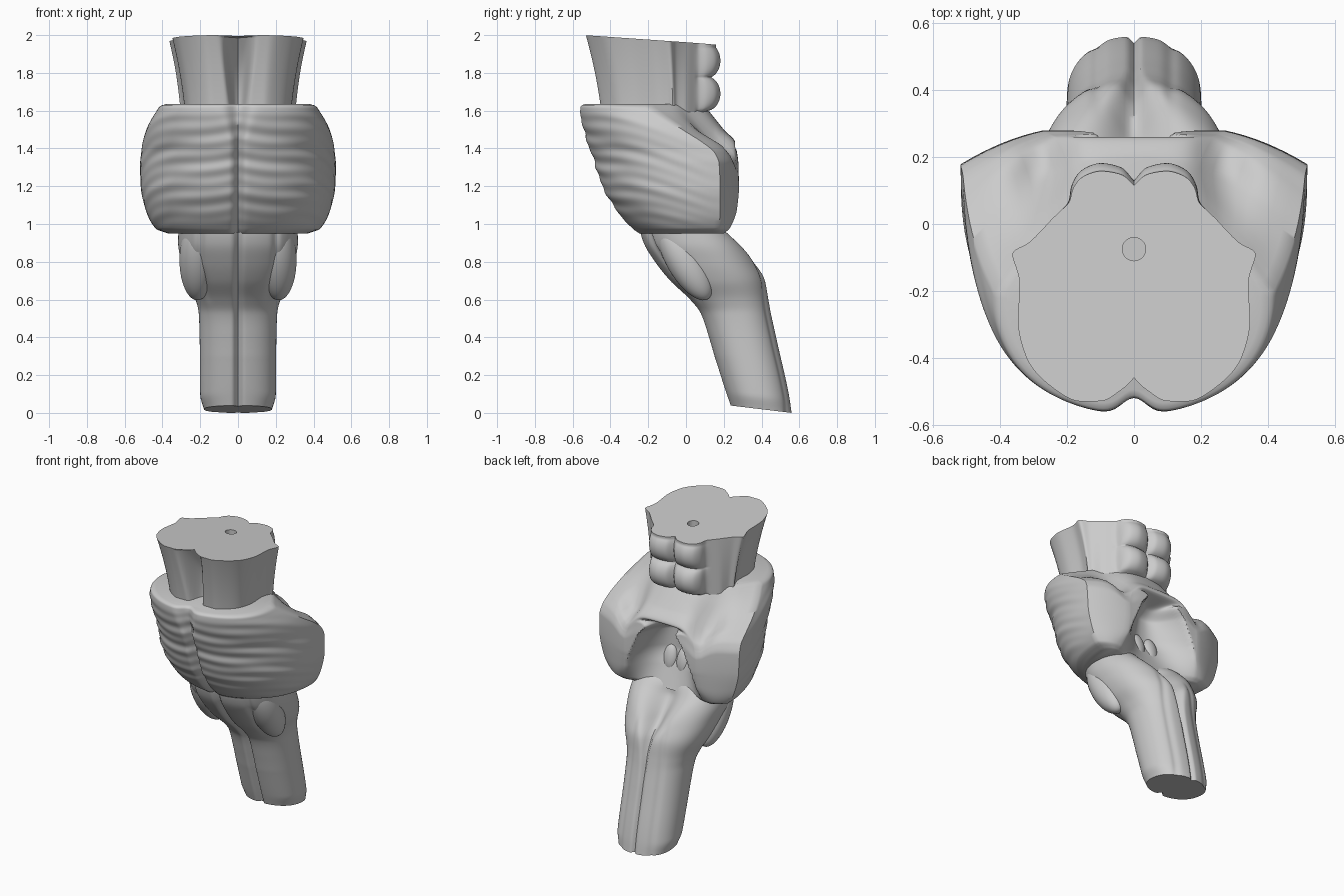
import bpy, bmesh, math
from math import sin, cos, pi, exp

if "Cube" in bpy.data.objects:
    bpy.data.objects.remove(bpy.data.objects["Cube"])


def clamp(v):
    return max(0, min(1, v))


def interp(rows, z):
    """Monotone cubic interpolation of parameter rows keyed by height."""
    i = 0
    while i < len(rows) - 2 and z > rows[i + 1][0]:
        i += 1
    h = rows[i + 1][0] - rows[i][0]
    u = (z - rows[i][0]) / h

    def slope(k, c):
        if k == 0 or k == len(rows) - 1:
            a = min(k, len(rows) - 2)
            return (rows[a + 1][c] - rows[a][c]) / (rows[a + 1][0] - rows[a][0])
        a = (rows[k][c] - rows[k - 1][c]) / (rows[k][0] - rows[k - 1][0])
        b = (rows[k + 1][c] - rows[k][c]) / (rows[k + 1][0] - rows[k][0])
        return 2 * a * b / (a + b) if a * b > 0 else 0
    out = []
    for c in range(1, len(rows[0])):
        out.append((2*u**3 - 3*u*u + 1) * rows[i][c] + (3*u*u - 2*u**3) * rows[i + 1][c]
                   + h * (u**3 - 2*u*u + u) * slope(i, c) + h * (u**3 - u*u) * slope(i + 1, c))
    return out


def loft(name, halves, angle=35):
    """Mirror each half outline (front centre to back centre) and skin the stack."""
    bm = bmesh.new()
    rings = []
    for half in halves:
        full = half + [(-x, y, z) for x, y, z in half[-2:0:-1]]
        rings.append([bm.verts.new(p) for p in full])
    n = len(rings[0])
    for a, b in zip(rings, rings[1:]):
        for i in range(n):
            bm.faces.new((a[i], a[(i + 1) % n], b[(i + 1) % n], b[i]))
    bm.faces.new(rings[0][::-1])
    bm.faces.new(rings[-1])
    bmesh.ops.recalc_face_normals(bm, faces=bm.faces)
    me = bpy.data.meshes.new(name)
    bm.to_mesh(me)
    bm.free()
    ob = bpy.data.objects.new(name, me)
    bpy.context.collection.objects.link(ob)
    smooth(ob, angle)
    return ob


def smooth(ob, angle=35):
    bpy.ops.object.select_all(action='DESELECT')
    bpy.context.view_layer.objects.active = ob
    ob.select_set(True)
    bpy.ops.object.shade_smooth_by_angle(angle=math.radians(angle))


def bump_pair(name, loc, size, tilt=0):
    for s, side in ((1, "right"), (-1, "left")):
        bpy.ops.mesh.primitive_uv_sphere_add(segments=40, ring_count=24, radius=1,
                                             location=(s * loc[0], loc[1], loc[2]),
                                             rotation=(tilt, 0, 0))
        ob = bpy.context.object
        ob.name = f"{name}_{side}"
        ob.scale = size
        smooth(ob, 60)


# Midbrain: half outline of the top cut, tapered downwards, four rounded bumps behind
outline = [(0, -.475), (.03, -.505), (.09, -.53), (.16, -.53), (.25, -.48), (.315, -.40),
           (.34, -.29), (.335, -.18), (.357, -.09), (.31, -.055), (.25, .01), (.195, .07),
           (.188, .11), (.16, .158), (.10, .182), (.04, .17), (0, .13)]
keyed = [(float(i), *p) for i, p in enumerate(outline)]
shape = [interp(keyed, i / 6) for i in range(6 * (len(outline) - 1) + 1)]
halves = []
for k in range(65):
    t = k / 64
    sx = .82 + .10 * t + .10 * t * t
    sf = .84 + .09 * t + .07 * t * t
    wide = .03 + .045 * t
    half = []
    for x, y in shape:
        px = x * (sx + (1 - sx) * clamp((y + .1) / .1))
        py = y * sf if y < 0 else y
        if y < -.3:
            py += (.05 + .06 * sin(pi * t)) * exp(-(px / wide) ** 4) * (1 if k < 64 else .3)
        z = 1.57 + t * (.43 - .07 * (py + .54))
        # bump profile: two arcs meeting in a crease
        d = min(1, abs(z - 1.865) / .095) if z > 1.775 else min(1, abs(z - 1.69) / .092)
        amt = .42 + .58 * (1 - d * d) ** .5
        if z > 1.865:
            amt = max(amt, .82)
        if py > .05:
            px *= 1 - .10 * (1 - amt) * clamp((py - .05) / .05)
            py = .05 + (py - .05) * amt
        half.append((px, py, z))
    halves.append(half)
midbrain = loft("midbrain", halves, 40)

# Aqueduct opening in the top cut
bpy.ops.mesh.primitive_cylinder_add(vertices=24, radius=.035, depth=.12, location=(0, -.075, 1.98))
cutter = bpy.context.object
cutter.name = "aqueduct_cutter"
cutter.hide_render = True
cutter.hide_set(True)
mod = midbrain.modifiers.new("aqueduct", 'BOOLEAN')
mod.operation = 'DIFFERENCE'
mod.object = cutter

# Pons: z, front y, half width, y at widest, inner edge x, inner edge y, back centre y, hollow width
pons = [(.95, -.25, .37, .16, .31, .20, .17, .30),
        (.975, -.285, .435, .175, .32, .23, .16, .29),
        (1.08, -.375, .49, .18, .28, .27, .12, .255),
        (1.20, -.445, .515, .18, .27, .28, .08, .215),
        (1.32, -.485, .518, .175, .27, .278, .08, .16),
        (1.38, -.505, .512, .15, .26, .27, .13, .11),
        (1.43, -.525, .505, .09, .24, .26, .26, .20),
        (1.50, -.545, .485, -.02, .20, .17, .20, .20),
        (1.60, -.57, .43, -.17, .22, .06, .12, .22),
        (1.625, -.567, .41, -.20, .22, .03, .10, .22),
        (1.635, -.545, .38, -.20, .22, .0, .08, .22)]
halves = []
for k in range(111):
    z = .95 + .685 * k / 110
    f, w, yw, xi, yi, yc, hw = interp(pons, z)
    fade = clamp(min((z - .96) / .08, (1.62 - z) / .06))
    half = []
    for i in range(49):
        t = (i / 48) * pi / 2
        x, y = w * sin(t), yw - (yw - f) * max(cos(t), 0) ** .82
        # transverse fibre ridges
        q = z + .45 * max(0, y - f) ** 1.4
        r = 1 - fade * max(cos(t), 0) ** .5 * (.004 * sin(85 * q + 2 * sin(9 * x))
                                              + .004 * sin(51 * q + 1.5 + 5 * x))
        y = yw + (y - yw) * r + .05 * exp(-(x / (.022 + .03 * clamp((z - 1.45) / .15))) ** 2)
        half.append((x * r, y, z))
    # cut face of the side stalk
    for i in range(1, 9):
        s = i / 8
        half.append((w + (xi - w) * s, yw + (yi - yw) * s + .05 * s * (1 - s), z))
    # hollow of the ventricle
    for i in range(1, 25):
        x = xi * (1 - i / 24)
        half.append((x, yc + (yi - yc) * min(1, x / hw) ** 2.4, z))
    # valley between the outer and upper stalks
    halves.append([(x, y, z - .09 * exp(-((x - .27) / .075) ** 2) * clamp((y + .05) / .2)
                    * clamp((z - 1.15) / .25)) for x, y, z in half])
loft("pons", halves, 50)

# Medulla and cord: z, front y, back y, half width, rear valley depth, valley width
medulla = [(0, .235, .56, .18, .02, .012),
           (.08, .21, .548, .20, .02, .012),
           (.40, .12, .478, .203, .02, .012),
           (.53, .075, .45, .208, .025, .015),
           (.60, .02, .438, .225, .03, .02),
           (.70, -.085, .422, .27, .06, .03),
           (.80, -.165, .375, .30, .12, .06),
           (.90, -.225, .31, .317, .14, .10),
           (.97, -.245, .25, .315, .10, .14),
           (1.03, -.25, .17, .30, .06, .15)]
halves = []
for k in range(71):
    z = 1.03 * k / 70
    f, b, w, depth, wide = interp(medulla, z)
    half = []
    for i in range(97):
        t = pi * i / 96
        c = cos(t)
        x = w * max(sin(t), 0) ** .85 if 0 < i < 96 else 0
        y = (f + b) / 2 - (b - f) / 2 * math.copysign(abs(c) ** .9, c)
        if c > 0:
            y += .035 * exp(-(x / .018) ** 2)
            # furrow beside the pyramid
            edge = .15 + .05 * clamp((z - .58) / .2)
            y += .015 * exp(-((x - edge) / .018) ** 2) * clamp((z - .58) / .1)
        else:
            y -= depth * exp(-(x / wide) ** 2)
            y -= .008 * exp(-((x - .11) / .02) ** 2) * clamp(1 - (z - .75) / .1)
        half.append((x, y, z + max(0, 1 - z / .3) * .12 * (.56 - y)))
    halves.append(half)
loft("medulla_and_cord", halves, 50)

# Olives on the flanks and small swellings on the ventricle floor
bump_pair("olive", (.215, -.005, .81), (.095, .10, .24), math.radians(30))
bump_pair("floor_swelling", (.05, .09, 1.12), (.05, .035, .09), math.radians(10))
